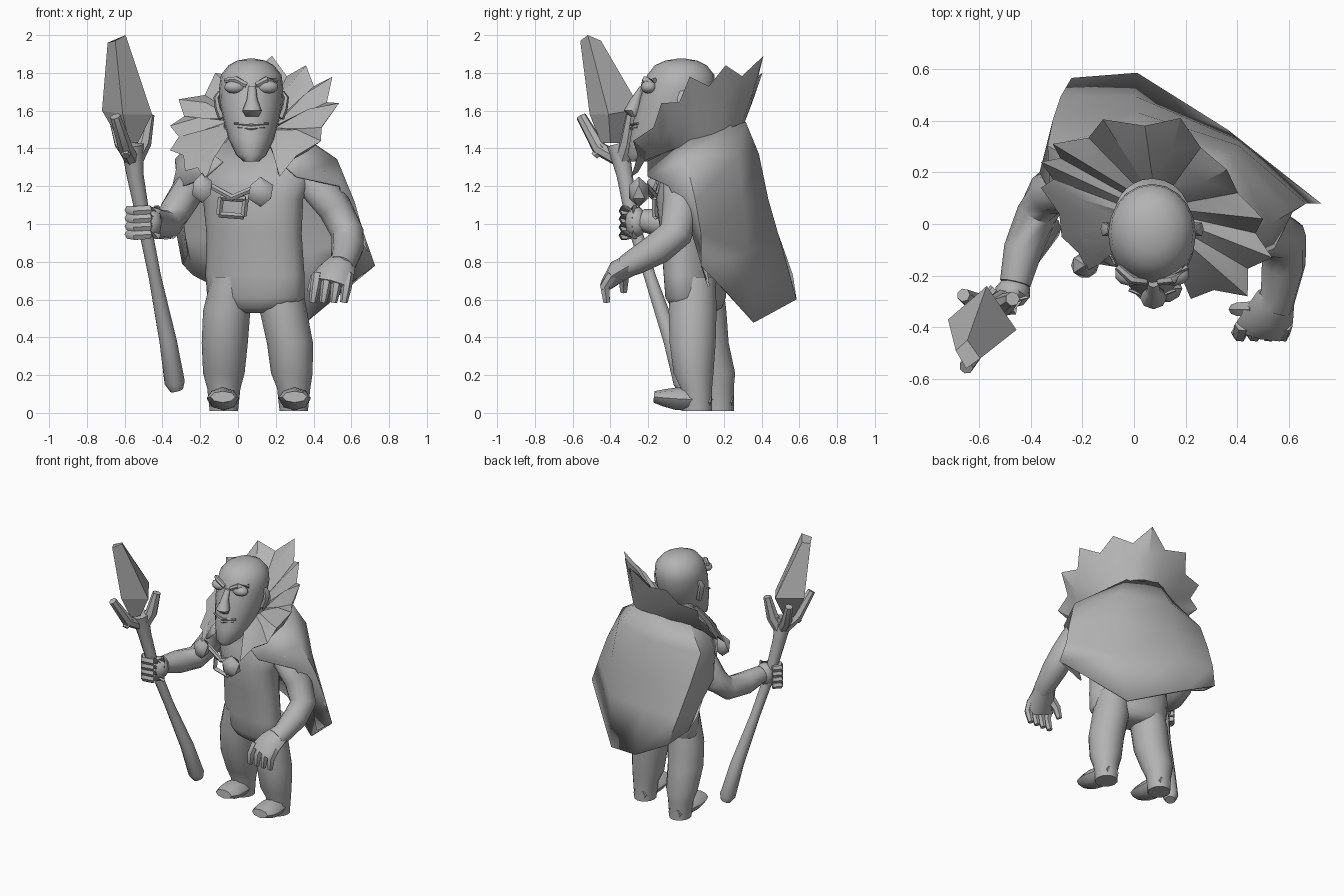
import bpy, bmesh, math
from mathutils import Vector as V

grey = bpy.data.materials.new("plain grey")
grey.diffuse_color = (0.45, 0.45, 0.45, 1)


def make(name, bm, angle=40, thick=0):
    bmesh.ops.recalc_face_normals(bm, faces=bm.faces)
    me = bpy.data.meshes.new(name)
    bm.to_mesh(me)
    bm.free()
    ob = bpy.data.objects.new(name, me)
    bpy.context.collection.objects.link(ob)
    me.materials.append(grey)
    if thick:
        m = ob.modifiers.new("thickness", 'SOLIDIFY')
        m.thickness = thick
        m.offset = 0
    if angle:
        bpy.ops.object.select_all(action='DESELECT')
        bpy.context.view_layer.objects.active = ob
        ob.select_set(True)
        bpy.ops.object.shade_smooth_by_angle(angle=math.radians(angle))
    return ob


def loft(name, rings, angle=40, caps=True, closed=True, thick=0):
    bm = bmesh.new()
    vs = [[bm.verts.new(p) for p in r] for r in rings]
    n = len(vs[0])
    for a, b in zip(vs, vs[1:]):
        for i in range(n if closed else n - 1):
            j = (i + 1) % n
            bm.faces.new((a[i], a[j], b[j], b[i]))
    if caps:
        bm.faces.new(vs[0])
        bm.faces.new(vs[-1])
    return make(name, bm, angle, thick)


def tube(name, pts, n=12, angle=50, flat=False):
    """Loft elliptical sections; each point is x, y, z, half-width, half-depth."""
    rings = []
    for i, p in enumerate(pts):
        c = V(p[:3])
        t = (V(pts[min(i + 1, len(pts) - 1)][:3]) - V(pts[max(i - 1, 0)][:3])).normalized()
        if flat:
            t = V((0, 0, 1))
        ref = V((0, 1, 0)) if abs(t.x) > 0.85 else V((1, 0, 0))
        u = (ref - t * ref.dot(t)).normalized()
        w = t.cross(u)
        ra, rb = p[3], p[-1]
        rings.append([c + u * ra * math.cos(k * math.tau / n) + w * rb * math.sin(k * math.tau / n)
                      for k in range(n)])
    return loft(name, rings, angle)


def ball(name, loc, size, sub=2, angle=40):
    bm = bmesh.new()
    bmesh.ops.create_icosphere(bm, subdivisions=sub, radius=1)
    for v in bm.verts:
        v.co = V([a * b for a, b in zip(v.co, size)]) + V(loc)
    return make(name, bm, angle)


# Torso and neck, twisted so the left shoulder sits further back
torso = tube("torso", [(.09, .06, .53, .08, .08), (.092, .06, .555, .20, .12), (.095, .055, .61, .258, .145),
                       (.09, .05, .73, .262, .15), (.085, .04, .95, .252, .16), (.08, .03, 1.13, .265, .175),
                       (.08, .05, 1.25, .31, .16), (.08, .06, 1.34, .28, .13), (.07, .02, 1.44, .13, .12),
                       (.07, -.03, 1.55, .11, .11)], 20, flat=True)
for v in torso.data.vertices:
    v.co.y -= .28 * (v.co.x - .08) * min(1, max(0, (1.55 - v.co.z) / .2))

# Legs and feet: centre, back shift at the ankle
for side, s, xs, dy in (("left", -1, (-.03, -.06, -.07, -.075, -.075, -.075), .115),
                        ("right", 1, (.22, .24, .275, .285, .295, .295), 0)):
    tube(side + "_leg", [(xs[0], .04 + dy * .3, .72, .11, .12), (xs[1], .035 + dy * .45, .54, .125, .13),
                         (xs[2], .035 + dy * .6, .37, .122, .125), (xs[3], .04 + dy, .21, .11, .108),
                         (xs[4], .055 + dy, .13, .088, .085), (xs[5], .06 + dy, .01, .075, .08)], 14, flat=True)
    x = xs[5]
    tube(side + "_foot", [(x, .13 + dy, .055, .05, .04), (x, .05 + dy, .07, .075, .06),
                          (x + s * .005, -.05 + dy, .075, .085, .06), (x + s * .005, -.12 + dy, .08, .085, .045),
                          (x + s * .005, -.17 + dy, .085, .065, .03)], 8)

# Open arm with a hanging hand
tube("right_arm", [(.28, .0, 1.27, .10, .11), (.42, -.01, 1.22, .11, .11), (.515, -.025, 1.08, .09, .10),
                   (.58, -.055, .95, .088, .09), (.58, -.15, .87, .085, .085), (.56, -.27, .80, .07, .07),
                   (.54, -.32, .775, .075, .06)], 12)
tube("right_palm", [(.55, -.28, .79, .075, .06), (.52, -.36, .75, .10, .06), (.49, -.42, .68, .11, .035)], 8)
for i in range(4):
    fx = .40 + i * .055
    tube("right_finger", [(fx + .02, -.39, .73, .03), (fx + .01, -.43, .67, .028), (fx - .005, -.42, .585, .02)], 6)
tube("right_thumb", [(.47, -.33, .77, .035), (.41, -.33, .71, .03), (.385, -.33, .64, .02)], 6)

# Arm holding the staff
tube("left_arm", [(-.14, .12, 1.27, .10, .11), (-.25, .14, 1.2, .09, .10), (-.33, .12, 1.07, .085, .09),
                  (-.375, .04, .995, .08, .08), (-.43, -.10, 1.0, .075, .08), (-.46, -.23, 1.02, .06, .06)], 12)
ball("left_palm", (-.47, -.265, 1.01), (.07, .06, .085))
for i in range(4):
    z = .945 + i * .043
    tube("left_finger", [(-.43, -.27, z, .028), (-.47, -.325, z, .028), (-.545, -.33, z - .005, .028),
                         (-.575, -.29, z, .026), (-.54, -.25, z, .02)], 6)

# Staff with three prongs
tube("staff", [(-.325, -.005, .12, .035), (-.335, -.015, .16, .054), (-.37, -.075, .38, .046),
               (-.44, -.19, .72, .033), (-.50, -.285, 1.02, .036), (-.545, -.325, 1.26, .045),
               (-.56, -.36, 1.42, .06)], 10)
tube("prong", [(-.56, -.35, 1.34, .04), (-.595, -.46, 1.40, .04), (-.65, -.555, 1.57, .028)], 7)
tube("prong", [(-.55, -.34, 1.33, .045), (-.50, -.31, 1.43, .042), (-.47, -.29, 1.58, .028)], 7)
tube("prong", [(-.56, -.34, 1.35, .04), (-.62, -.30, 1.43, .038), (-.66, -.275, 1.56, .026)], 7)
tube("prong_stub", [(-.59, -.44, 1.41, .035), (-.595, -.485, 1.36, .022)], 6)

# Faceted crystal
loft("crystal", [
    [(-.62, -.39, 1.43), (-.57, -.35, 1.43), (-.53, -.40, 1.43), (-.575, -.45, 1.43)],
    [(-.72, -.37, 1.60), (-.57, -.24, 1.61), (-.455, -.41, 1.58), (-.61, -.51, 1.58)],
    [(-.69, -.49, 1.96), (-.645, -.45, 1.97), (-.595, -.52, 2.0), (-.65, -.56, 1.97)]], 0)

# Head: height, half-width, front and back
tube("head", [(.07, (f + b) / 2, z, w, (b - f) / 2) for z, w, f, b in (
    (1.33, .04, -.29, -.18), (1.365, .08, -.31, -.10), (1.45, .12, -.295, .02), (1.54, .145, -.28, .09),
    (1.63, .165, -.255, .135), (1.72, .17, -.23, .155), (1.79, .16, -.205, .15), (1.84, .12, -.165, .11),
    (1.865, .075, -.11, .06), (1.875, .02, -.05, .0))], 20, flat=True)
tube("nose", [(.075, -.23, 1.73, .02, .015), (.075, -.265, 1.66, .028, .03), (.075, -.285, 1.60, .052, .045),
              (.075, -.275, 1.57, .035, .02)], 8, flat=True)
for s in (-1, 1):
    ball("eye", (.07 + s * .085, -.195, 1.725), (.06, .045, .036))
    tube("brow", [(.07 + s * .025, -.222, 1.735, .016), (.07 + s * .08, -.215, 1.765, .018),
                  (.07 + s * .135, -.165, 1.76, .014)], 6)
    tube("ear", [(.07 + s * .155, -.03, 1.56, .02, .02), (.07 + s * .175, -.02, 1.61, .018, .03),
                 (.07 + s * .185, -.02, 1.67, .015, .03), (.07 + s * .165, -.02, 1.70, .01, .015)], 6)
for z, w in ((1.525, .09), (1.505, .07)):
    tube("lip", [(.07 - w, -.255, z + .008, .006), (.07, -.285, z, .014, .009), (.07 + w, -.255, z + .008, .006)], 6)

# Spiked collar: thick ring whose crest alternates between tips and valleys
tips = [V(p) for p in ((-.18, -.18, 1.24), (-.28, -.05, 1.28), (-.36, .14, 1.39), (-.36, .24, 1.52),
                       (-.315, .31, 1.66), (-.12, .405, 1.80), (.18, .41, 1.89), (.36, .21, 1.84),
                       (.50, .02, 1.78), (.535, -.13, 1.64), (.44, -.28, 1.44), (.22, -.29, 1.25))]
middle = V((.07, .03, 0))


def base(p, k, r, lift):
    """Point on the neckline, between the tip's own direction and an even spread."""
    d = p - middle
    d.z = 0
    a = math.radians(225 - k * 285)
    q = middle + (d.normalized() + V((math.cos(a), math.sin(a), 0))).normalized() * r
    q.z = 1.42 + .38 * q.y + .2 * min(0, q.x) + lift
    return q


sections = []
for i, tip in enumerate(tips):
    ends = [(tip, 1)]
    if i < len(tips) - 1:
        ends.append(((tip + tips[i + 1]) / 2 + V((0, 0, .02)), .72))
    for j, (p, f) in enumerate(ends):
        k = (i + j / 2) / (len(tips) - 1)
        o = base(p, k, .28, 0)
        n = base(p, k, .145, .10)
        c = o.lerp(p, f)
        up = .03 if f == 1 else -.005
        sections.append([n, n.lerp(c, .5) + V((0, 0, up)), c, o.lerp(c, .5) - V((0, 0, .02)), o])
loft("spiked_collar", sections, 25)

# Cape: rows from neck to hem, columns from the front left round the back to the front right
cape = [
    [(-.08, -.16, 1.33), (-.19, .04, 1.41), (-.18, .22, 1.50), (.05, .31, 1.54), (.26, .23, 1.52), (.36, .02, 1.44), (.22, -.20, 1.33)],
    [(-.18, -.11, 1.24), (-.32, .13, 1.30), (-.33, .30, 1.34), (.0, .38, 1.37), (.37, .27, 1.36), (.52, .0, 1.34), (.31, -.20, 1.25)],
    [(-.29, .06, 1.20), (-.36, .20, 1.12), (-.31, .40, 1.13), (.0, .43, 1.13), (.40, .30, 1.12), (.61, .05, 1.12), (.54, -.09, 1.20)],
    [(-.29, .20, 1.0), (-.32, .31, .95), (-.28, .49, .93), (.0, .49, .92), (.40, .32, .85), (.66, .08, .95), (.58, .03, .97)],
    [(-.27, .26, .84), (-.29, .39, .79), (-.24, .56, .73), (.01, .58, .60), (.36, .36, .48), (.72, .08, .78), (.57, .12, .67)]]
loft("cape", cape, 60, caps=False, closed=False, thick=.012)

# Neck ornaments: two beads on a cord and a square buckle
ball("bead", (-.19, -.16, 1.19), (.06, .055, .08), 1)
ball("bead", (.12, -.25, 1.17), (.075, .06, .08), 1)
tube("cord", [(-.18, -.13, 1.22, .018), (-.03, -.155, 1.14, .018), (.11, -.21, 1.2, .018)], 6)
corners = [(-.10, 1.05), (.03, 1.04), (.04, 1.13), (-.09, 1.14)]
for (x0, z0), (x1, z1) in zip(corners, corners[1:] + corners[:1]):
    tube("buckle_bar", [(x0, -.155 - .25 * x0, z0, .016), (x1, -.155 - .25 * x1, z1, .016)], 4, 0)
